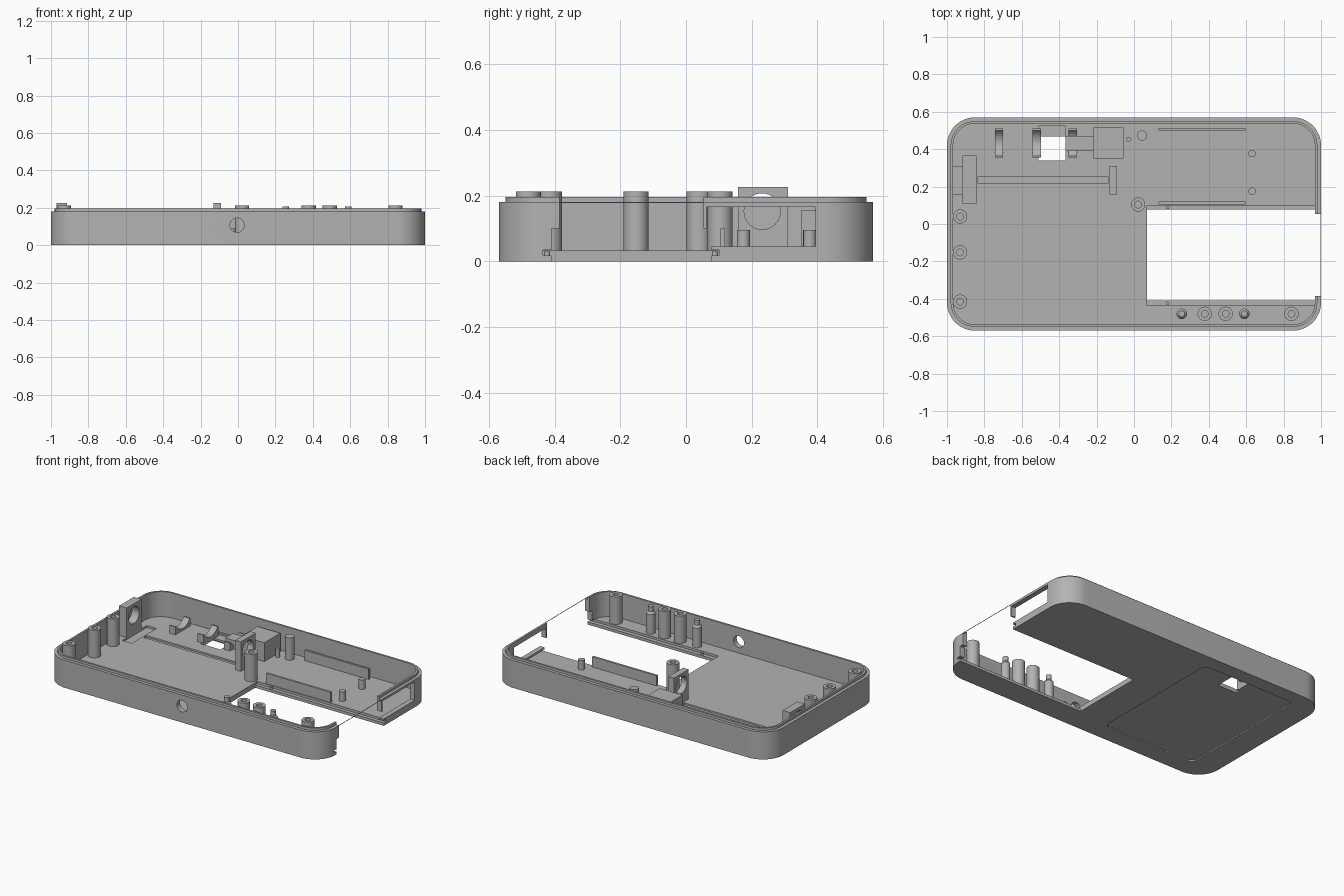
import bpy, bmesh, math

if "Cube" in bpy.data.objects:
    bpy.data.objects.remove(bpy.data.objects["Cube"], do_unlink=True)

GREY = (0.45, 0.45, 0.45, 1)
plastic = bpy.data.materials.new("grey_plastic")
plastic.use_nodes = True
plastic.diffuse_color = GREY
plastic.node_tree.nodes["Principled BSDF"].inputs["Base Color"].default_value = GREY

FLOOR = 0.033
WALL = 0.033


def rounded_ring(x0, x1, y0, y1, r, steps=12):
    """Outline of a rounded rectangle, counter-clockwise."""
    pts = []
    for i, (cx, cy) in enumerate([(x1 - r, y1 - r), (x0 + r, y1 - r),
                                  (x0 + r, y0 + r), (x1 - r, y0 + r)]):
        for k in range(steps + 1):
            a = (i + k / steps) * math.pi / 2
            pts.append((cx + r * math.cos(a), cy + r * math.sin(a)))
    return pts


def circle(x, y, r, n=32):
    return [(x + r * math.cos(2 * math.pi * k / n),
             y + r * math.sin(2 * math.pi * k / n)) for k in range(n)]


def loft(name, rings):
    """Closed solid through (outline, z) rings, capped at both ends."""
    bm = bmesh.new()
    loops = [[bm.verts.new((x, y, z)) for x, y in pts] for pts, z in rings]
    for a, b in zip(loops, loops[1:]):
        for i in range(len(a)):
            j = (i + 1) % len(a)
            bm.faces.new((a[i], a[j], b[j], b[i]))
    bm.faces.new(loops[0][::-1])
    bm.faces.new(loops[-1])
    bmesh.ops.recalc_face_normals(bm, faces=bm.faces)
    mesh = bpy.data.meshes.new(name)
    bm.to_mesh(mesh)
    bm.free()
    mesh.materials.append(plastic)
    obj = bpy.data.objects.new(name, mesh)
    bpy.context.collection.objects.link(obj)
    return obj


def box(name, x0, x1, y0, y1, z0, z1):
    ring = [(x0, y0), (x1, y0), (x1, y1), (x0, y1)]
    return loft(name, [(ring, z0), (ring, z1)])


def lathe(name, x, y, profile):
    return loft(name, [(circle(x, y, r), z) for r, z in profile])


def rod(axis, x, y, z, r, length):
    """Horizontal cylinder used as a cutter."""
    obj = lathe("cutter", 0, 0, [(r, -length / 2), (r, length / 2)])
    if axis == "x":
        obj.rotation_euler.y = math.pi / 2
    else:
        obj.rotation_euler.x = math.pi / 2
    obj.location = (x, y, z)
    return obj


def cut(obj, cutter):
    cutter.hide_render = True
    bpy.context.view_layer.update()
    mod = obj.modifiers.new("cut", "BOOLEAN")
    mod.operation = "DIFFERENCE"
    mod.solver = "EXACT"
    mod.object = cutter
    bpy.context.view_layer.objects.active = obj
    bpy.ops.object.modifier_apply(modifier=mod.name)
    bpy.data.objects.remove(cutter, do_unlink=True)


def smooth(obj):
    bpy.ops.object.select_all(action="DESELECT")
    obj.select_set(True)
    bpy.context.view_layer.objects.active = obj
    bpy.ops.object.shade_smooth_by_angle(angle=math.radians(30))


# Tray shell with a stepped lip
def shell_ring(inset):
    return rounded_ring(-1 + inset, 1 - inset, -0.57 + inset, 0.57 - inset, 0.15 - inset)


tray = loft("tray", [(shell_ring(i), z) for i, z in [
    (0, 0), (0, 0.18), (0.02, 0.18), (0.02, 0.196), (WALL, 0.196), (WALL, FLOOR)]])

# Display opening: floor gap, stepped ledge, and the gap in the side wall
cut(tray, box("cutter", 0.07, 1.1, -0.41, 0.077, -0.1, 0.1))
cut(tray, box("cutter", 0.07, 1.1, -0.436, 0.1, 0.018, FLOOR + 0.001))
cut(tray, box("cutter", 0.9, 1.1, -0.385, 0.053, -0.1, 0.3))
# Side window and front round hole
cut(tray, box("cutter", 0.9, 1.1, 0.062, 0.395, 0.045, 0.165))
cut(tray, rod("y", -0.005, -0.57, 0.107, 0.038, 0.2))
# Shallow underside panel
panel = rounded_ring(-0.83, -0.15, -0.45, 0.475, 0.04, 6)
cut(tray, loft("cutter", [(panel, -0.1), (panel, 0.008)]))
# Floor pockets, wire channel and switch slot
cut(tray, box("cutter", -0.915, -0.845, 0.11, 0.365, 0.02, 0.1))
cut(tray, box("cutter", -0.835, -0.14, 0.217, 0.25, 0.022, 0.1))
cut(tray, box("cutter", -0.51, -0.365, 0.34, 0.525, 0.021, 0.1))
cut(tray, box("cutter", -0.51, -0.365, 0.34, 0.468, -0.1, 0.1))
smooth(tray)

# Thin strip joining the wall ends
box("wall_strip", 0.998, 1, -0.386, 0.054, 0.177, 0.18)

# Bored end blocks
for name, x0, x1 in [("left_bored_block", -0.97, -0.915), ("middle_bored_block", -0.13, -0.09)]:
    block = box(name, x0, x1, 0.158, 0.31, 0.02, 0.226)
    cut(block, rod("x", (x0 + x1) / 2, 0.232, 0.152, 0.055, 0.2))
    smooth(block)

# Cradle saddles
for i, x in enumerate([-0.722, -0.52, -0.327]):
    saddle = box(f"saddle_{i + 1}", x - 0.022, x + 0.022, 0.355, 0.51, 0.015, 0.085)
    cut(saddle, rod("x", x, 0.432, 0.126, 0.08, 0.2))
    smooth(saddle)

# Stepped support block
box("support_block", -0.22, -0.055, 0.35, 0.515, 0.02, 0.156)
box("support_block_step", -0.365, -0.22, 0.39, 0.47, 0.02, 0.09)

# Hollow screw posts
posts = [(-0.93, 0.04), (-0.93, -0.152), (-0.93, -0.415), (0.022, 0.104)]
posts += [(x, -0.48) for x in (0.378, 0.49, 0.842)]
for i, (x, y) in enumerate(posts):
    smooth(lathe(f"screw_post_{i + 1}", x, y, [
        (0.038, 0.018), (0.038, 0.212), (0.018, 0.212), (0.018, 0.12)]))

# Tapered locating pins
for i, x in enumerate([0.255, 0.59]):
    smooth(lathe(f"locating_pin_{i + 1}", x, -0.48, [
        (0.028, 0.02), (0.028, 0.16), (0.017, 0.175), (0.017, 0.206)]))

# Plain pegs
for name, x, y, r, top in [("tall_peg", 0.043, 0.473, 0.027, 0.18),
                           ("thin_peg", -0.03, 0.452, 0.013, 0.09),
                           ("back_peg", 0.632, 0.377, 0.02, 0.095),
                           ("front_peg", 0.632, 0.175, 0.02, 0.095)]:
    smooth(lathe(name, x, y, [(r, 0.02), (r, top)]))

# Board guide rails
for name, y in [("back_rail", 0.499), ("front_rail", 0.105)]:
    box(name, 0.13, 0.595, y, y + 0.014, 0.02, 0.1)

# Small clip nubs on the ledge
for name, y in [("back_nub", 0.088), ("front_nub", -0.423)]:
    smooth(lathe(name, 0.18, y, [(0.009, 0.015), (0.009, 0.03)]))
